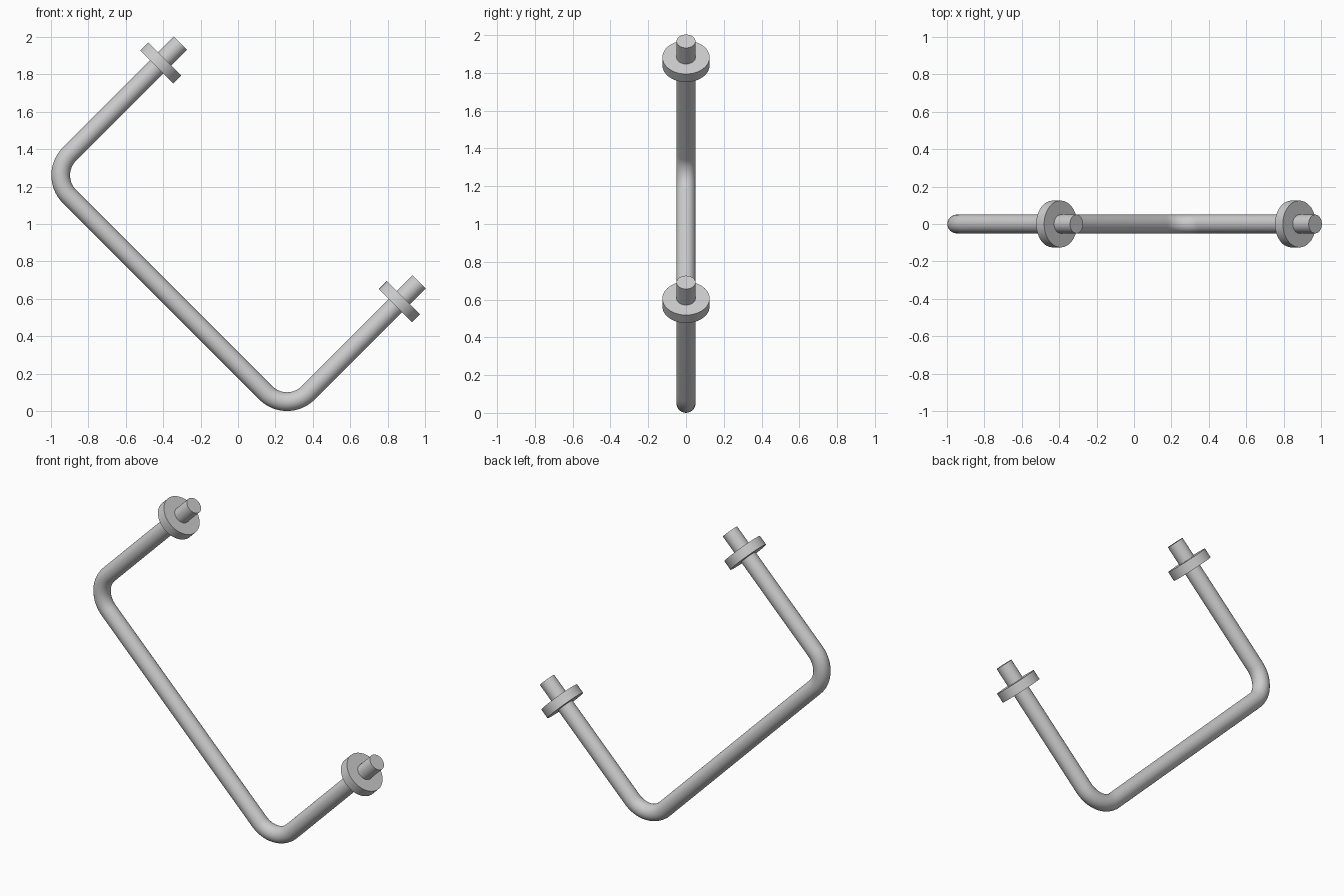
import bpy, math
from mathutils import Vector

if "Cube" in bpy.data.objects:
    bpy.data.objects.remove(bpy.data.objects["Cube"])

TUBE_R, BEND_R = 0.05, 0.16
FLANGE_R, FLANGE_T, FLANGE_INSET = 0.125, 0.06, 0.15
ARM = Vector((1, 0, 1)).normalized()      # direction of both arms
BAR = Vector((1, 0, -1)).normalized()     # direction of the long bar
ARM_LEN, BAR_LEN = 1.0, 1.805

grey = bpy.data.materials.new("steel grey")
grey.diffuse_color = (0.604, 0.604, 0.604, 1)
grey.use_nodes = True
grey.node_tree.nodes["Principled BSDF"].inputs["Base Color"].default_value = grey.diffuse_color

low = Vector((0.262, 0, -0.016))          # sharp corner at the bottom
high = low - BAR * BAR_LEN                # sharp corner at the left
ends = [high + ARM * ARM_LEN, low + ARM * ARM_LEN]


def finish(obj):
    bpy.ops.object.select_all(action='DESELECT')
    obj.select_set(True)
    bpy.context.view_layer.objects.active = obj
    if obj.type == 'CURVE':
        bpy.ops.object.convert(target='MESH')
        obj = bpy.context.view_layer.objects.active
    obj.data.materials.clear()
    obj.data.materials.append(grey)
    bpy.ops.object.shade_smooth_by_angle(angle=math.radians(30))


def bend(corner, u, v, steps=14):
    """Quarter arc from leg u to leg v, both pointing away from the corner."""
    centre = corner + (u + v) * BEND_R
    angles = [math.pi / 2 * i / steps for i in range(steps + 1)]
    return [centre - (v * math.cos(a) + u * math.sin(a)) * BEND_R
            for a in angles]


# Bent tube: arm, bend, long bar, bend, arm
path = [ends[0]] + bend(high, ARM, BAR) + bend(low, -BAR, ARM) + [ends[1]]
curve = bpy.data.curves.new("bent_tube", 'CURVE')
curve.dimensions = '3D'
curve.bevel_depth = TUBE_R
curve.bevel_resolution = 14
curve.use_fill_caps = True
spline = curve.splines.new('POLY')
spline.points.add(len(path) - 1)
for point, p in zip(spline.points, path):
    point.co = (*p, 1)
tube = bpy.data.objects.new("bent_tube", curve)
bpy.context.collection.objects.link(tube)
finish(tube)

# Round mounting flange near each arm end
for name, end in zip(("upper_flange", "lower_flange"), ends):
    bpy.ops.mesh.primitive_cylinder_add(
        vertices=48, radius=FLANGE_R, depth=FLANGE_T,
        location=end - ARM * FLANGE_INSET, rotation=(0, math.pi / 4, 0))
    flange = bpy.context.object
    flange.name = name
    finish(flange)
